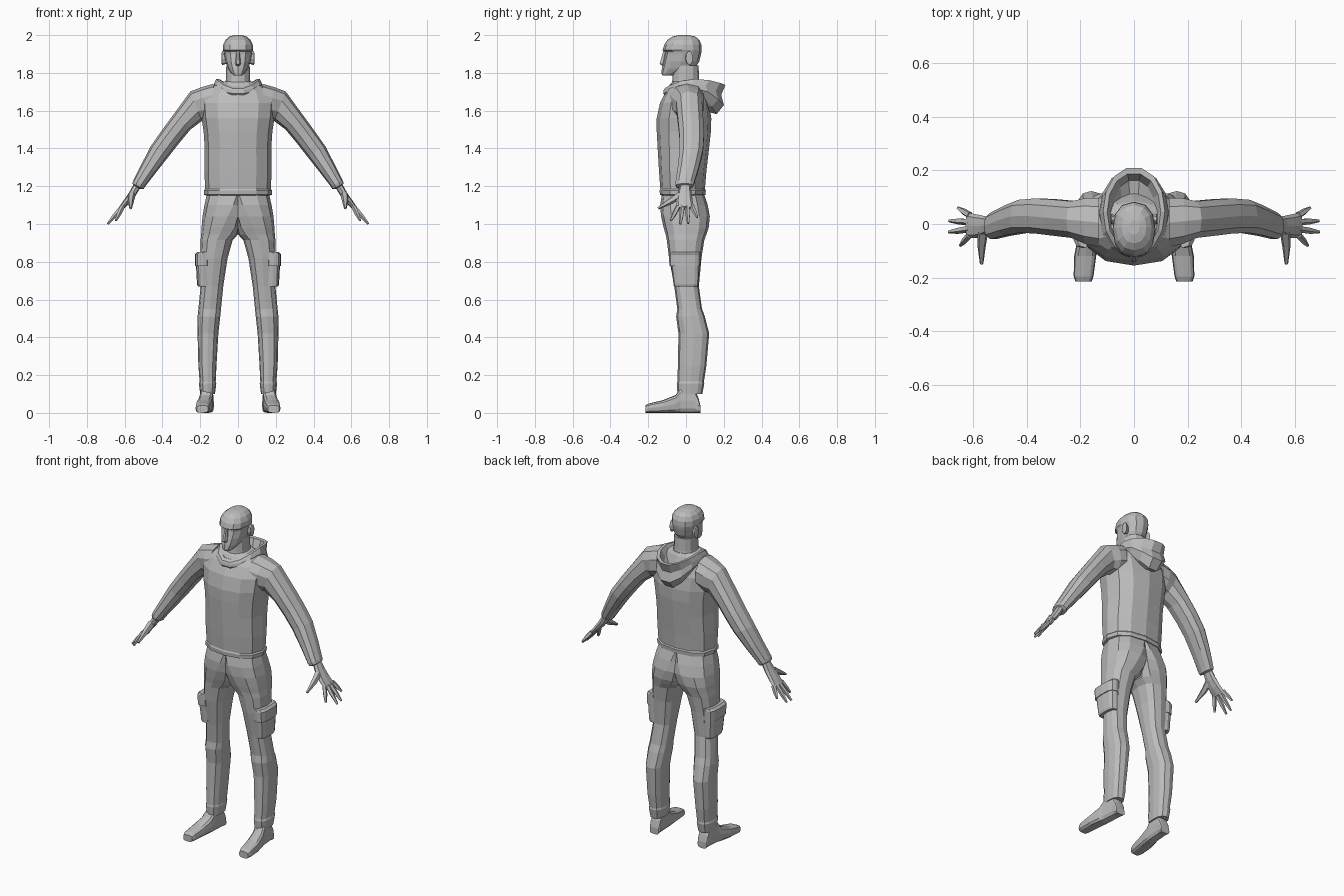
import bpy, bmesh, math
from mathutils import Vector as V

grey = bpy.data.materials.new("plain_grey")
grey.diffuse_color = (0.5, 0.5, 0.5, 1)


def ring(c, u, v, n=12, e=2.3):
    """Superellipse of n points around c, spanned by half axes u and v."""
    def se(k):
        return math.copysign(abs(k) ** (2 / e), k) if abs(k) > 1e-6 else 0
    return [V(c) + V(u) * se(math.cos(t)) + V(v) * se(math.sin(t))
            for t in (2 * math.pi * i / n for i in range(n))]


def span(xa, za, xb, zb, y0, y1, n=12, e=2.3):
    """Ring between an outer and an inner (x, z) point, deep from y0 to y1."""
    return ring(((xa + xb) / 2, (y0 + y1) / 2, (za + zb) / 2),
                ((xa - xb) / 2, 0, (za - zb) / 2), (0, (y1 - y0) / 2, 0), n, e)


def level(z, w, y0, y1, n=12, e=2.3):
    return span(w, z, -w, z, y0, y1, n, e)


def loft(name, rings, mirror=False, caps=True, seam=False):
    bm = bmesh.new()
    rows = [[bm.verts.new(p) for p in r] for r in rings]
    n = len(rows[0])
    for a, b in zip(rows, rows[1:]):
        for i in range(n):
            j = (i + 1) % n
            bm.faces.new((a[i], a[j], b[j], b[i]))
    if caps:
        bm.faces.new(rows[0])
        bm.faces.new(rows[-1])
    bmesh.ops.recalc_face_normals(bm, faces=bm.faces)
    if seam:  # open the centre line so that both halves join
        flat = [f for f in bm.faces if all(v.co.x < 1e-5 for v in f.verts)]
        bmesh.ops.delete(bm, geom=flat, context='FACES')
    me = bpy.data.meshes.new(name)
    bm.to_mesh(me)
    bm.free()
    me.materials.append(grey)
    ob = bpy.data.objects.new(name, me)
    bpy.context.collection.objects.link(ob)
    if mirror:
        m = ob.modifiers.new("mirror", 'MIRROR')
        m.use_mirror_merge = seam
        m.merge_threshold = 0.001
    return ob


def digit(name, pts, radii):
    """Tapered five-sided finger along a path."""
    pts = [V(p) for p in pts]
    d = (pts[-1] - pts[0]).normalized()
    side = d.cross(V((1, 0, 0.8))).normalized()
    up = d.cross(side)
    loft(name, [ring(p, side * r, up * r, 5, 2) for p, r in zip(pts, radii)], True)


# Sweater body with a hem
loft("sweater", [level(*r) for r in (
    (1.15, .165, -.125, .09), (1.155, .18, -.138, .103), (1.178, .181, -.14, .105),
    (1.185, .174, -.136, .1), (1.28, .178, -.143, .108), (1.4, .176, -.15, .122),
    (1.49, .182, -.155, .132), (1.56, .193, -.155, .134), (1.64, .2, -.138, .122),
    (1.7, .175, -.108, .1), (1.74, .115, -.085, .085), (1.755, .075, -.07, .075))])

# Sleeves ending in cuffs
loft("sleeve", [span(*r, n=10) for r in (
    (.13, 1.742, .13, 1.56, -.09, .1), (.19, 1.725, .165, 1.55, -.078, .1),
    (.252, 1.702, .192, 1.545, -.055, .088), (.345, 1.575, .252, 1.5, -.045, .095),
    (.4, 1.5, .31, 1.43, -.038, .098), (.462, 1.412, .365, 1.36, -.036, .093),
    (.512, 1.315, .432, 1.275, -.046, .07), (.555, 1.23, .49, 1.2, -.058, .045),
    (.56, 1.215, .5, 1.185, -.055, .04), (.545, 1.2, .515, 1.185, -.035, .025))], True)

# Hands
loft("palm", [span(*r, n=8) for r in (
    (.55, 1.215, .515, 1.195, -.032, .025), (.575, 1.17, .542, 1.15, -.045, .03),
    (.602, 1.13, .572, 1.112, -.053, .036), (.628, 1.092, .606, 1.078, -.052, .042))], True)
for name, y, tip in (("index_finger", -.042, (.647, -.08, 1.018)),
                     ("middle_finger", -.018, (.69, -.03, 1.0)),
                     ("ring_finger", .008, (.688, .012, 1.003)),
                     ("little_finger", .032, (.656, .06, 1.035))):
    base = V((.612, y, 1.092))
    digit(name, (base, base.lerp(V(tip), .55), tip), (.0135, .012, .006))
digit("thumb", ((.563, -.03, 1.155), (.568, -.08, 1.122), (.568, -.148, 1.083)),
      (.021, .017, .007))

# Trousers: half a pelvis running into one leg, joined at the centre line
pants = []
for z, out, inn, y0, y1 in (
        (1.17, .162, -.158, -.125, .092), (1.1, .178, -.13, -.137, .115),
        (1.04, .188, -.08, -.132, .126), (.98, .193, -.03, -.118, .12),
        (.945, .195, -.004, -.108, .108), (.915, .198, .028, -.102, .097),
        (.82, .2, .055, -.09, .082), (.67, .198, .078, -.062, .068),
        (.55, .21, .09, -.046, .085), (.51, .214, .094, -.052, .1),
        (.42, .214, .104, -.04, .123), (.25, .21, .114, -.043, .108),
        (.165, .203, .118, -.046, .095), (.155, .207, .115, -.049, .097),
        (.1, .2, .122, -.045, .086)):
    pts = span(out, z, inn, z, y0, y1, 12, 2.5)
    for p in pts:
        p.x = max(p.x, 0)
    pants.append(pts)
loft("trousers", pants, True, seam=True)

# Cargo pockets with flaps
loft("pocket", [span(a, z, .15, z, y0, y1, 12, 3.2) for z, a, y0, y1 in (
    (.668, .212, -.064, .064), (.68, .217, -.066, .067), (.79, .223, -.08, .072))], True)
loft("pocket_flap", [span(a, z, .15, z, y0, y1, 12, 3.2) for z, a, y0, y1 in (
    (.778, .227, -.088, .075), (.84, .228, -.09, .077), (.852, .214, -.088, .075))], True)

# Shoes, toe to heel
loft("shoe", [ring((x, y, h / 2), (w, 0, 0), (0, 0, h / 2), 12, 3.2)
              for y, x, w, h in (
    (-.215, .188, .03, .04), (-.195, .188, .037, .05), (-.12, .182, .041, .068),
    (-.055, .172, .038, .095), (-.03, .167, .035, .13), (.045, .162, .033, .13),
    (.066, .161, .034, .08), (.076, .161, .03, .04))], True)

# Neck and head
loft("neck", [level(*r) for r in (
    (1.7, .075, -.08, .085), (1.765, .064, -.072, .07), (1.84, .062, -.068, .066))])
loft("head", [level(*r) for r in (
    (1.785, .022, -.124, -.075), (1.797, .034, -.13, -.03), (1.822, .052, -.128, .045),
    (1.86, .066, -.12, .07), (1.9, .073, -.11, .08), (1.912, .076, -.11, .082),
    (1.92, .08, -.124, .083), (1.95, .078, -.115, .081), (1.975, .066, -.098, .07),
    (1.992, .046, -.072, .05), (2.0, .02, -.04, .015))])
loft("nose", [ring((0, y, z), (w, 0, 0), (0, d, 0), 6, 2) for z, y, w, d in (
    (1.915, -.11, .008, .012), (1.848, -.122, .015, .02), (1.836, -.115, .01, .012))])
loft("ear", [ring((x, .012 + s, 1.878), (0, .02 * k, .006 * k), (0, -.004 * k, .037 * k), 8, 2)
             for x, s, k in ((.062, 0, .8), (.084, .006, 1), (.087, .006, .75))], True)


# Folded hood: collar dips at the front and hangs as a bag at the back
def hood_loop(w, y0, y1, zf, zs, zb):
    pts = level(0, w, y0, y1, 14, 2.1)
    yc, h = (y0 + y1) / 2, (y1 - y0) / 2
    for p in pts:
        s = (p.y - yc) / h
        p.z = zs + ((zb if s > 0 else zf) - zs) * s * s
    return pts


loft("hood", [hood_loop(*r) for r in (
    (.1, -.1, .12, 1.67, 1.69, 1.59), (.115, -.112, .165, 1.675, 1.7, 1.575),
    (.13, -.125, .205, 1.69, 1.72, 1.625), (.127, -.122, .19, 1.705, 1.745, 1.68),
    (.115, -.118, .213, 1.715, 1.768, 1.735), (.1, -.1, .19, 1.725, 1.768, 1.735),
    (.08, -.082, .165, 1.72, 1.735, 1.67), (.07, -.075, .11, 1.715, 1.72, 1.66))],
     caps=False)
